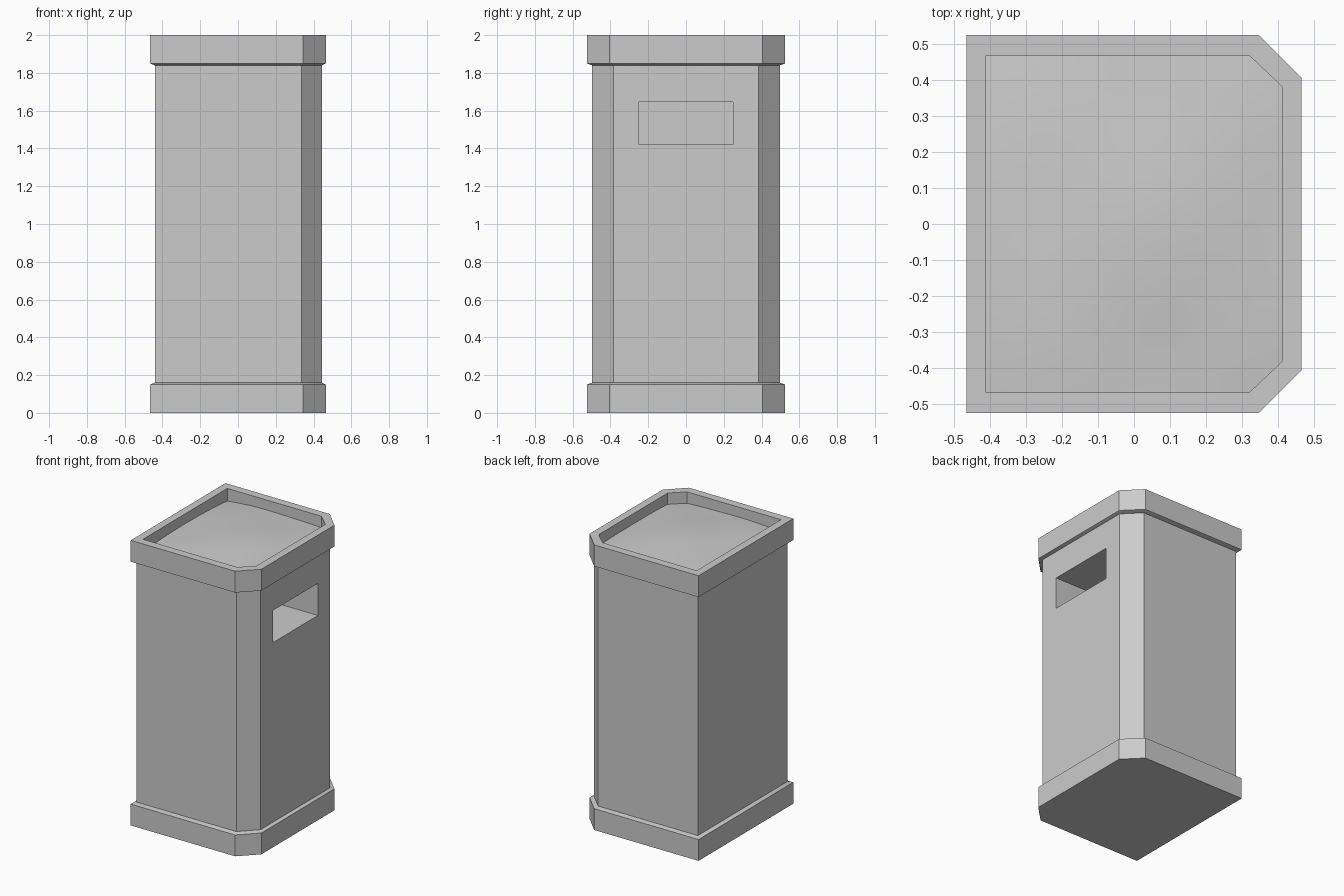
import bpy, bmesh, math

if "Cube" in bpy.data.objects:
    bpy.data.objects.remove(bpy.data.objects["Cube"])


def outline(x0, x1, y, cx, cy):
    """Rectangle with the two +x corners cut: starts of the cut at (cx, y) and (x1, cy)."""
    return [(x0, -y), (cx, -y), (x1, -cy), (x1, cy), (cx, y), (x0, y)]


BAND = outline(-0.465, 0.465, 0.525, 0.345, 0.405)
BODY = outline(-0.44, 0.445, 0.497, 0.335, 0.385)
INNER = outline(-0.41, 0.41, 0.467, 0.32, 0.382)


def finish(name, bm):
    mesh = bpy.data.meshes.new(name)
    bm.to_mesh(mesh)
    bm.free()
    ob = bpy.data.objects.new(name, mesh)
    bpy.context.collection.objects.link(ob)
    bpy.ops.object.select_all(action='DESELECT')
    ob.select_set(True)
    bpy.context.view_layer.objects.active = ob
    return ob


def loft(name, rings):
    """Stack outlines at given heights, capped at both ends."""
    bm = bmesh.new()
    loops = [[bm.verts.new((x, y, z)) for x, y in pts] for pts, z in rings]
    for a, b in zip(loops, loops[1:]):
        for i in range(len(a)):
            j = (i + 1) % len(a)
            bm.faces.new((a[i], a[j], b[j], b[i]))
    bm.faces.new(loops[0][::-1])
    bm.faces.new(loops[-1])
    bmesh.ops.recalc_face_normals(bm, faces=bm.faces)
    ob = finish(name, bm)
    bpy.ops.object.shade_smooth_by_angle(angle=math.radians(30))
    return ob


# base band and top rim with recessed tray
loft("base_band", [(BAND, 0), (BAND, 0.15), (BODY, 0.16)])
loft("top_rim", [(BODY, 1.84), (BAND, 1.85), (BAND, 2), (INNER, 2), (INNER, 1.89)])

# slot pocket cutter
bpy.ops.mesh.primitive_cube_add(size=1, location=(0.25, 0, 1.5325))
cutter = bpy.context.object
cutter.name = "slot_cutter"
cutter.scale = (0.6, 0.5, 0.225)
cutter.hide_render = True

# main body with the slot in its chamfered side
body = loft("body", [(BODY, 0.02), (BODY, 1.87)])
cut = body.modifiers.new("slot", 'BOOLEAN')
cut.object = cutter
cut.solver = 'EXACT'
bpy.ops.object.modifier_apply(modifier=cut.name)
bpy.data.objects.remove(cutter)

# gently mounded sand filling the tray
bm = bmesh.new()
xs = [-0.41 + 0.73 * i / 16 for i in range(17)] + [0.35, 0.38, 0.41]
n = 18
grid = []
for x in xs:
    half = 0.467 - max(0, x - 0.32) / 0.09 * 0.085
    row = []
    for j in range(n + 1):
        y = half * (2 * j / n - 1)
        mound = math.cos(x / 0.41 * math.pi / 2) + math.cos(y / 0.467 * math.pi / 2)
        z = 1.91 + 0.022 * mound + 0.004 * math.sin(9 * x + 1) * math.cos(8 * y)
        row.append(bm.verts.new((x, y, z)))
    grid.append(row)
for a, b in zip(grid, grid[1:]):
    for j in range(n):
        bm.faces.new((a[j], b[j], b[j + 1], a[j + 1]))
finish("sand", bm)
bpy.ops.object.shade_smooth()
